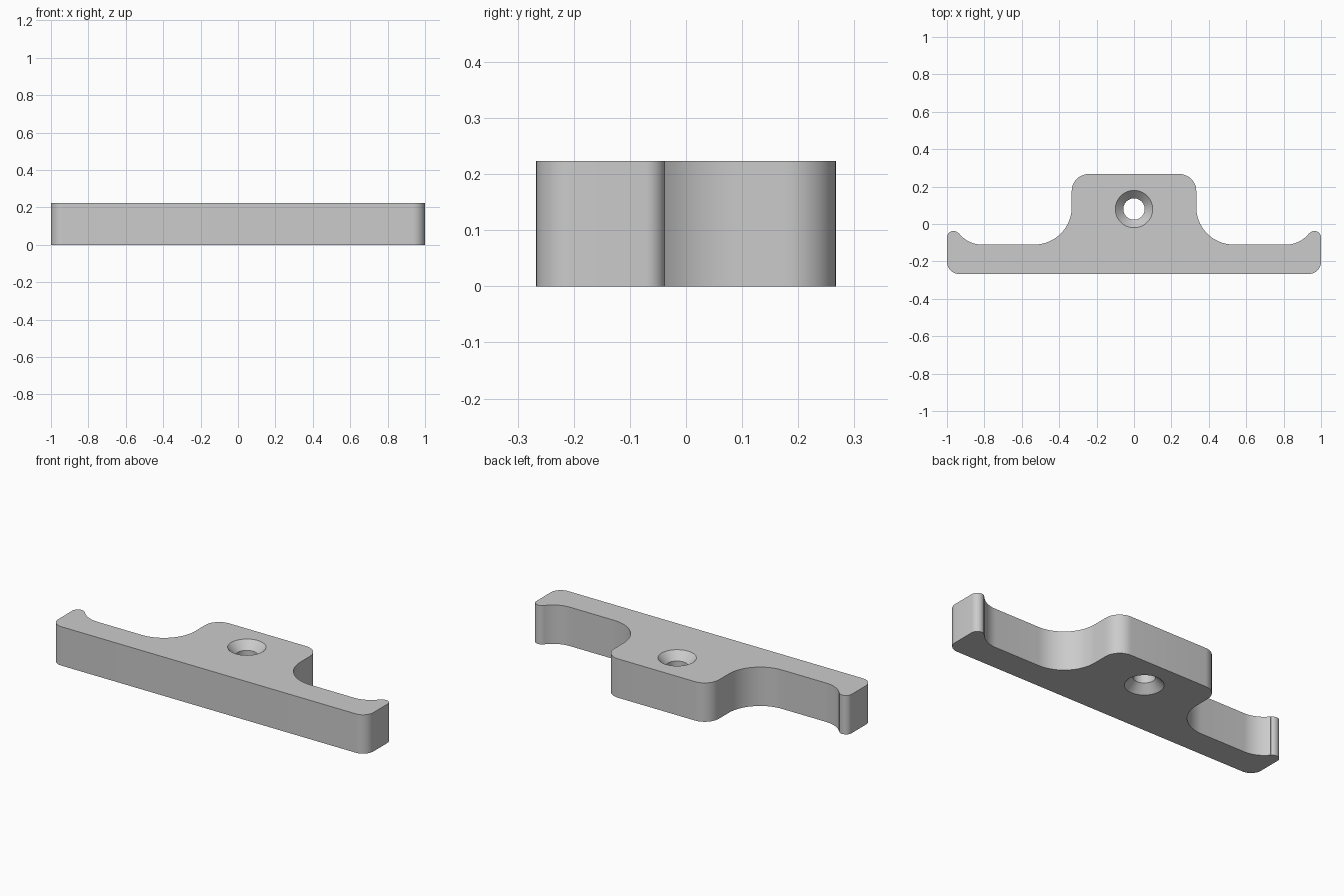
import bpy
import bmesh
from math import cos, sin, radians

cube = bpy.data.objects.get("Cube")
if cube:
    bpy.data.objects.remove(cube, do_unlink=True)

HEIGHT = 0.223
RIM, THROAT, SINK = 0.1, 0.057, 0.045   # countersunk screw hole
HOLE_Y = 0.08

grey = bpy.data.materials.new("plain grey")
grey.use_nodes = True
grey.diffuse_color = (0.6, 0.6, 0.6, 1)
grey.node_tree.nodes["Principled BSDF"].inputs["Base Color"].default_value = (0.6, 0.6, 0.6, 1)


def arc(cx, cy, r, start, end, steps=12):
    angles = [radians(start + (end - start) * i / steps) for i in range(steps + 1)]
    return [(cx + r * cos(a), cy + r * sin(a)) for a in angles]


def make_object(name, bm):
    bmesh.ops.recalc_face_normals(bm, faces=bm.faces)
    mesh = bpy.data.meshes.new(name)
    bm.to_mesh(mesh)
    bm.free()
    mesh.materials.append(grey)
    obj = bpy.data.objects.new(name, mesh)
    bpy.context.collection.objects.link(obj)
    return obj


# Half outline: front corner, hooked tip, hollow, wide fillet, back corner
half = (arc(0.935, -0.202, 0.065, -90, 0)
        + arc(0.965, -0.072, 0.035, 0, 142)
        + arc(0.813, 0.046, 0.156, -38, -90)
        + arc(0.533, 0.09, 0.2, -90, -180, 20)
        + arc(0.243, 0.177, 0.09, 0, 90))
outline = half + [(-x, y) for x, y in reversed(half)]

# Bracket body
bm = bmesh.new()
base = bm.faces.new([bm.verts.new((x, y, 0)) for x, y in outline])
walls = bmesh.ops.extrude_face_region(bm, geom=[base])
top = [v for v in walls["geom"] if isinstance(v, bmesh.types.BMVert)]
bmesh.ops.translate(bm, verts=top, vec=(0, 0, HEIGHT))
bracket = make_object("cleat_bracket", bm)

# Hole cutter: stacked rings, flared past both faces
OVER = 0.02
flare = RIM + OVER * (RIM - THROAT) / SINK
profile = [(flare, -OVER), (THROAT, SINK), (THROAT, HEIGHT - SINK), (flare, HEIGHT + OVER)]
bm = bmesh.new()
rings = [[bm.verts.new((x, y, z)) for x, y in arc(0, HOLE_Y, r, 0, 360, 48)[:-1]]
         for r, z in profile]
for low, high in zip(rings, rings[1:]):
    for i in range(len(low)):
        bm.faces.new((low[i - 1], low[i], high[i], high[i - 1]))
bm.faces.new(rings[0])
bm.faces.new(rings[-1])
cutter = make_object("screw_hole_cutter", bm)
cutter.hide_render = True

# Cut the hole, then smooth the rounded walls
cut = bracket.modifiers.new("screw_hole", "BOOLEAN")
cut.operation = "DIFFERENCE"
cut.solver = "EXACT"
cut.object = cutter
bpy.ops.object.select_all(action="DESELECT")
bracket.select_set(True)
bpy.context.view_layer.objects.active = bracket
bpy.ops.object.modifier_apply(modifier=cut.name)
bpy.data.objects.remove(cutter, do_unlink=True)
bpy.ops.object.shade_smooth_by_angle(angle=radians(30))
